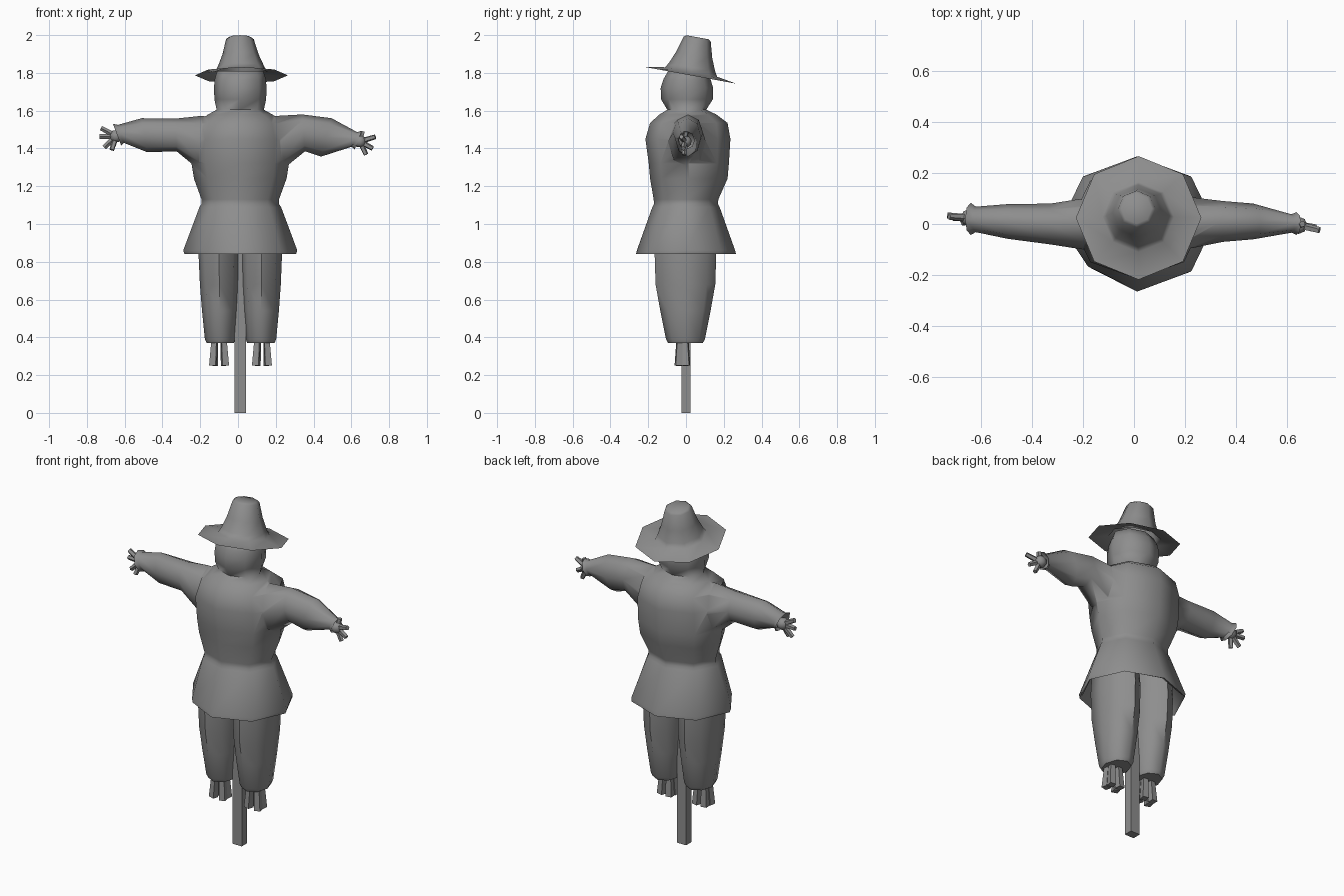
import bpy, bmesh
from math import sin, cos, pi, radians
from mathutils import Vector, Matrix

if "Cube" in bpy.data.objects:
    bpy.data.objects.remove(bpy.data.objects["Cube"])

# dark grey for everything
grey = bpy.data.materials.new("dark_grey")
grey.diffuse_color = (0.27, 0.27, 0.27, 1)
grey.use_nodes = True
grey.node_tree.nodes["Principled BSDF"].inputs["Base Color"].default_value = grey.diffuse_color


def smooth(me, angle):
    for p in me.polygons:
        p.use_smooth = True
    me.set_sharp_from_angle(angle=radians(angle))


def loft(name, rings, cap_start=False, cap_end=False, angle=60):
    """Skin a list of equal-sized vertex rings."""
    bm = bmesh.new()
    rows = [[bm.verts.new(p) for p in r] for r in rings]
    n = len(rows[0])
    for a, b in zip(rows, rows[1:]):
        for i in range(n):
            j = (i + 1) % n
            bm.faces.new((a[i], a[j], b[j], b[i]))
    if cap_start:
        bm.faces.new(rows[0][::-1])
    if cap_end:
        bm.faces.new(rows[-1])
    bmesh.ops.recalc_face_normals(bm, faces=bm.faces)
    me = bpy.data.meshes.new(name)
    bm.to_mesh(me)
    bm.free()
    me.materials.append(grey)
    smooth(me, angle)
    ob = bpy.data.objects.new(name, me)
    bpy.context.collection.objects.link(ob)
    return ob


def ring(z, cx, cy, rx, ry, n=8, turn=0.0):
    return [Vector((cx + rx * cos(2 * pi * i / n + turn),
                    cy + ry * sin(2 * pi * i / n + turn), z)) for i in range(n)]


def stick(name, a, b, r0, r1, sides):
    a, b = Vector(a), Vector(b)
    rot = (b - a).to_track_quat('Z', 'Y').to_matrix()
    rings = [[p + rot @ q for q in ring(0, 0, 0, r, r, sides)] for p, r in ((a, r0), (b, r1))]
    return loft(name, rings, True, True, 30)


# square support pole
loft("pole", [ring(z, 0.012, 0, 0.0425, 0.0355, 4, pi / 4) for z in (0, 1.0)], True, True, 30)

# coat and sack head in one skin: hollow skirt, pinched waist, shoulders, neck
body = [(1.05, 0.2, 0.165, 0), (0.85, 0.285, 0.245, 0),
        (0.84, 0.295, 0.265, 0), (0.86, 0.302, 0.26, 0), (1.09, 0.216, 0.178, 0),
        (1.105, 0.206, 0.17, 0), (1.13, 0.205, 0.171, 0), (1.24, 0.245, 0.205, 0.015),
        (1.32, 0.258, 0.212, 0.015), (1.45, 0.26, 0.225, 0.01), (1.535, 0.235, 0.205, 0.015),
        (1.58, 0.17, 0.15, 0.01), (1.605, 0.125, 0.103, 0.004), (1.66, 0.137, 0.137, 0.005),
        (1.72, 0.139, 0.139, 0.005), (1.765, 0.136, 0.125, 0.005), (1.81, 0.122, 0.1, 0.005)]
rings = [ring(z, 0.012, cy, rx, ry) for z, rx, ry, cy in body]
for r in rings[1:4]:
    r[5] = Vector((r[5].x * 0.9, r[5].y * 0.9, r[5].z))
coat = loft("coat_and_head", rings, True, True)

# hat, tipped backwards
tilt = Matrix.Translation((0.018, 0.024, 1.787)) @ Matrix.Rotation(-0.18, 4, 'X')
hat = [(0, 0.246), (0.018, 0.14), (0.045, 0.124), (0.11, 0.097), (0.195, 0.073), (0.205, 0.06)]
loft("hat", [[tilt @ p for p in ring(z, -0.04 * z, 0, r, r)] for z, r in hat],
     cap_end=True, angle=85)

# sleeves: top x, top z, bottom x, bottom z, centre y, half depth
left = [(-0.1, 1.555, -0.12, 1.3, 0, 0.095), (-0.19, 1.573, -0.21, 1.29, 0, 0.1),
        (-0.33, 1.558, -0.325, 1.385, 0, 0.08), (-0.51, 1.56, -0.48, 1.38, 0.01, 0.068),
        (-0.635, 1.525, -0.605, 1.43, 0.018, 0.05), (-0.662, 1.53, -0.618, 1.415, 0.02, 0.063)]
right = [(0.12, 1.555, 0.14, 1.3, 0, 0.095), (0.2, 1.572, 0.25, 1.3, 0.005, 0.1),
         (0.34, 1.58, 0.355, 1.385, 0.01, 0.08), (0.495, 1.56, 0.44, 1.357, 0.01, 0.07),
         (0.63, 1.487, 0.605, 1.41, 0.002, 0.036), (0.655, 1.492, 0.618, 1.395, 0.002, 0.045)]
for side, rows in (("left", left), ("right", right)):
    rings = []
    for xt, zt, xb, zb, cy, ry in rows:
        mid = Vector(((xt + xb) / 2, cy, (zt + zb) / 2))
        half = Vector(((xt - xb) / 2, 0, (zt - zb) / 2))
        rings.append([mid + half * cos(t) + Vector((0, ry * sin(t), 0))
                      for t in [2 * pi * i / 8 for i in range(8)]])
    # tuck the cuff back inside the sleeve
    c = sum(rings[-1], Vector()) / 8
    inward = Vector((0.03 if side == "left" else -0.03, 0, 0))
    rings.append([c + (p - c) * 0.6 + inward for p in rings[-1]])
    sleeve = loft(side + "_sleeve", rings, True, True)
    # merge the sleeve into the coat so the shoulder shades as one surface
    sleeve.hide_render = True
    mod = coat.modifiers.new("join_" + side, 'BOOLEAN')
    mod.operation = 'UNION'
    mod.solver = 'EXACT'
    mod.object = sleeve
bpy.context.view_layer.update()
merged = bpy.data.meshes.new_from_object(coat.evaluated_get(bpy.context.evaluated_depsgraph_get()))
coat.modifiers.clear()
coat.data = merged
smooth(merged, 80)
for side in ("left", "right"):
    bpy.data.objects.remove(bpy.data.objects[side + "_sleeve"])

# straw hands
hands = {"left": ((-0.645, 0.025, 1.465), [(-0.725, 0.03, 1.508), (-0.732, 0.035, 1.463),
                                           (-0.708, 0.025, 1.405), (-0.668, 0.005, 1.392)]),
         "right": ((0.645, -0.005, 1.437), [(0.727, -0.025, 1.462), (0.713, -0.015, 1.4),
                                            (0.678, -0.01, 1.367), (0.66, 0.0, 1.49)])}
for side, (c, tips) in hands.items():
    palm = [(-0.03, 0.015), (-0.015, 0.032), (0.01, 0.034), (0.03, 0.018)]
    loft(side + "_palm", [[Vector(c) + p for p in ring(z, 0, 0, r, r)] for z, r in palm], True, True)
    for t in tips:
        stick(side + "_straw_finger", c, t, 0.016, 0.013, 5)

# trouser legs and straw feet
leg = [(1.02, 0.1, 0.15), (0.84, 0.108, 0.163), (0.68, 0.103, 0.158), (0.54, 0.094, 0.133),
       (0.39, 0.081, 0.103), (0.37, 0.072, 0.092)]
for side, top_x, low_x in (("left", -0.101, -0.094), ("right", 0.125, 0.121)):
    rings = []
    for z, rx, ry in leg:
        k = min(1, max(0, (z - 0.37) / 0.47))
        rings.append(ring(z, low_x + (top_x - low_x) * k, -0.003, rx, ry))
    loft(side + "_leg", rings, True, True)
    fx = -0.1 if side == "left" else 0.127
    for dx, dy in ((-0.032, -0.02), (0.032, -0.022), (-0.026, 0.022), (0.03, 0.02)):
        stick(side + "_straw_foot", (fx + dx * 0.7, -0.018 + dy * 0.7, 0.42),
              (fx + dx, -0.018 + dy, 0.25), 0.018, 0.025, 4)
